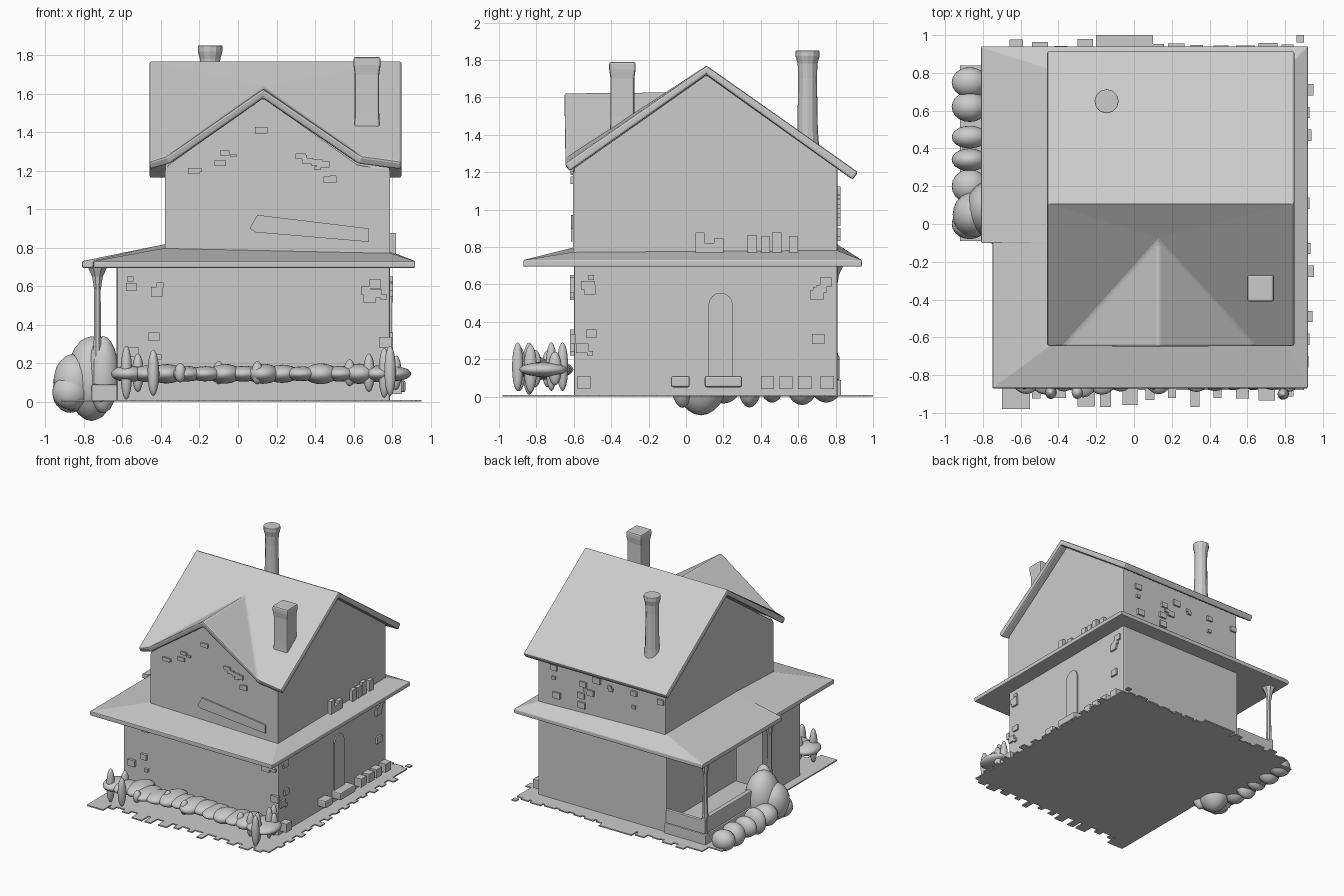
import bpy, bmesh, math, random
from mathutils import Matrix, Vector

if "Cube" in bpy.data.objects:
    bpy.data.objects.remove(bpy.data.objects["Cube"])
random.seed(4)


def finish(name, bm, smooth=False, bevel=0.0, fix=True):
    if fix:
        bmesh.ops.recalc_face_normals(bm, faces=bm.faces[:])
    me = bpy.data.meshes.new(name)
    bm.to_mesh(me)
    bm.free()
    ob = bpy.data.objects.new(name, me)
    bpy.context.collection.objects.link(ob)
    if smooth:
        for p in me.polygons:
            p.use_smooth = True
    if bevel:
        m = ob.modifiers.new("soft_edges", 'BEVEL')
        m.width = bevel
        m.segments = 2
    return ob


def add_box(bm, x0, x1, y0, y1, z0, z1):
    mat = Matrix.Translation(((x0 + x1) / 2, (y0 + y1) / 2, (z0 + z1) / 2)) \
        @ Matrix.Diagonal((x1 - x0, y1 - y0, z1 - z0, 1))
    bmesh.ops.create_cube(bm, size=1, matrix=mat)


def boxes(name, items, bevel=0.0):
    bm = bmesh.new()
    for b in items:
        add_box(bm, *b)
    return finish(name, bm, bevel=bevel)


def prism(name, pts, axis, a, b, bevel=0.0):
    """Extrude a 2D profile along axis from a to b."""
    place = {'x': lambda p, t: (t, p[0], p[1]),
             'y': lambda p, t: (p[0], t, p[1]),
             'z': lambda p, t: (p[0], p[1], t)}[axis]
    bm = bmesh.new()
    lo = [bm.verts.new(place(p, a)) for p in pts]
    hi = [bm.verts.new(place(p, b)) for p in pts]
    bm.faces.new(lo)
    bm.faces.new(hi)
    n = len(pts)
    for i in range(n):
        bm.faces.new((lo[i], lo[(i + 1) % n], hi[(i + 1) % n], hi[i]))
    return finish(name, bm, bevel=bevel)


def stack(name, cx, cy, rings, sides, turn=0.0, smooth=False, bevel=0.0):
    """Lofted column from (radius, height) rings."""
    bm = bmesh.new()
    loops = []
    for r, z in rings:
        loops.append([bm.verts.new((cx + r * math.cos(turn + 2 * math.pi * i / sides),
                                    cy + r * math.sin(turn + 2 * math.pi * i / sides), z))
                      for i in range(sides)])
    for a, b in zip(loops, loops[1:]):
        for i in range(sides):
            j = (i + 1) % sides
            bm.faces.new((a[i], a[j], b[j], b[i]))
    bm.faces.new(loops[0])
    bm.faces.new(loops[-1])
    return finish(name, bm, smooth, bevel)


def blobs(name, items):
    """Soft shrub lumps: (x, y, z, rx, ry, rz)."""
    bm = bmesh.new()
    for x, y, z, rx, ry, rz in items:
        mat = Matrix.Translation((x, y, z)) @ Matrix.Diagonal((rx, ry, rz, 1))
        bmesh.ops.create_icosphere(bm, subdivisions=3, radius=1, matrix=mat)
    return finish(name, bm, smooth=True)


# Walls of both storeys
prism("lower_walls", [(-.63, -.6), (.79, -.6), (.79, .81), (-.39, .81), (-.39, -.1), (-.63, -.1)],
      'z', 0, .72, .01)
prism("upper_walls", [(-.6, .72), (.81, .72), (.81, 1.22), (.11, 1.72), (-.6, 1.22)],
      'x', -.38, .79, .008)
prism("front_gable_wall", [(-.38, .74), (.79, .74), (.79, 1.2), (.62, 1.23), (.13, 1.58),
                           (-.36, 1.23), (-.38, 1.2)], 'y', -.605, -.16)

# Main roof with the front cross gable, one thickened sheet
bm = bmesh.new()
P = {k: bm.verts.new(c) for k, c in {
    'R0': (-.46, .11, 1.77), 'R1': (.85, .11, 1.77), 'B0': (-.46, .92, 1.2), 'B1': (.85, .92, 1.2),
    'E0': (-.46, -.65, 1.245), 'E1': (.85, -.65, 1.245), 'V0': (-.37, -.65, 1.275),
    'V1': (.64, -.65, 1.275), 'G': (.13, -.65, 1.625), 'P': (.13, -.09, 1.63)}.items()}
for f in ("R0 R1 B1 B0", "R0 E0 V0 P", "R0 P R1", "R1 P V1 E1", "V0 G P", "G V1 P"):
    bm.faces.new([P[k] for k in f.split()])
for f in bm.faces:
    f.normal_update()
    if f.normal.z < 0:
        f.normal_flip()
roof = finish("main_roof", bm, fix=False)
m = roof.modifiers.new("thickness", 'SOLIDIFY')
m.thickness = .05
m.offset = -1
m = roof.modifiers.new("soft_edges", 'BEVEL')
m.width = .012
m.segments = 2

# Skirt roof between the storeys
outer = [(.92, -.87), (.92, .94), (-.81, .94), (-.81, -.1), (-.75, -.1), (-.75, -.87)]
inner = [(.78, -.59, .775), (.78, .8, .785), (-.37, .8, .82), (-.37, -.1, .82),
         (-.37, -.1, .82), (-.37, -.59, .8)]
bm = bmesh.new()
low = [bm.verts.new((x, y, .695)) for x, y in outer]
rim = [bm.verts.new((x, y, .73)) for x, y in outer]
top = [bm.verts.new(c) for c in inner]
for i in range(6):
    j = (i + 1) % 6
    bm.faces.new((low[i], low[j], rim[j], rim[i]))
    bm.faces.new((rim[i], rim[j], top[j], top[i]))
bm.faces.new(low)
bmesh.ops.remove_doubles(bm, verts=bm.verts[:], dist=.0001)
finish("skirt_roof", bm, bevel=.008)

# Chimneys
stack("square_chimney", .67, -.34, [(.098, 1.3), (.09, 1.5), (.09, 1.7), (.1, 1.75), (.1, 1.79)],
      4, math.pi / 4, bevel=.012)
chimney = stack("round_chimney", -.145, .65, [(.065, 1.3), (.055, 1.42), (.05, 1.7), (.053, 1.78),
                                              (.064, 1.82), (.064, 1.85)], 12, bevel=.004)

# Side porch: floor, low rail and posts with flared heads
boxes("porch_floor", [(-.76, -.38, -.1, .83, 0, .09)], .008)
boxes("porch_rail", [(-.75, -.71, -.08, .82, .09, .22), (-.73, -.39, .79, .82, .09, .2)], .006)
for i, y in enumerate((.79, -.05)):
    stack("porch_post_%d" % i, -.73, y, [(.03, .05), (.024, .2), (.02, .35), (.018, .58), (.03, .65),
                                        (.06, .71)], 8, math.pi / 8)

# Door on the right side, with an arched head and step
arch = [(.185 + .065 * math.cos(math.pi * i / 8), .49 + .065 * math.sin(math.pi * i / 8))
        for i in range(9)]
prism("side_door", arch + [(.12, .1), (.25, .1)], 'x', .77, .8)
boxes("door_step", [(.78, .87, .1, .3, .05, .11), (.78, .86, -.08, .02, .05, .11)], .01)

# Slanted trim panel on the upper front wall
prism("front_panel", [(.06, .9), (.1, .97), (.68, .9), (.68, .83), (.09, .88)], 'y', -.615, -.59)

# Front hedge: a lumpy bed with pointed tufts
items = []
for i in range(15):
    x = -.57 + i * .1
    items.append((min(x, .81), -.77 + random.uniform(-.03, .03), .145, .09,
                  random.uniform(.11, .15), random.uniform(.035, .055)))
for x, h in ((-.58, .29), (-.52, .25), (-.44, .27), (-.3, .2), (-.1, .21), (.1, .21),
             (.58, .22), (.68, .25), (.76, .28), (.82, .24)):
    items.append((x, -.8 + random.uniform(-.1, .1), .15, .03, .035, h - .15))
for y in (-.9, -.72, -.66):
    items.append((.79, y, .16, .03, .03, .13))
blobs("front_hedge", items)

# Shrubs along the porch side
items = [(-.76, .08, .12, .13, .15, .22), (-.85, .05, .1, .11, .12, .15), (-.7, -.02, .14, .08, .07, .2)]
for y, r in ((.75, .08), (.62, .08), (.46, .06), (.34, .06), (.2, .09), (.0, .08)):
    items.append((-.87, y, .05, .095, r, random.uniform(.07, .13)))
blobs("porch_shrubs", items)

# Ground pad with ragged tiles along its edges
prism("ground_pad", [(-.7, -.88), (.9, -.88), (.9, .93), (-.8, .93), (-.8, .84), (-.92, .84),
                     (-.92, -.09), (-.7, -.09)], 'z', 0, .01)
tiles = [(-.2, .1, .9, 1.0, 0, .01), (-.7, -.55, -.98, -.87, 0, .01), (.86, .9, .96, 1.0, 0, .01)]
for i in range(13):
    x = -.66 + i * .12
    tiles.append((x, x + random.uniform(.04, .1), -.88 - random.uniform(.03, .09), -.87, 0, .01))
    tiles.append((x, x + random.uniform(.04, .1), .92, .94 + random.uniform(.0, .04), 0, .01))
    tiles.append((.89, .9 + random.uniform(.02, .055), x - .1, x - .04, 0, .01))
boxes("ground_tiles", tiles)

# Ragged chips: worn trim near the corners and under the gable
chips = []
R = random.uniform
for i in range(14):
    z, s = R(.15, .64), R(.015, .035)
    x = R(-.58, -.4) if i % 2 else R(.66, .77)
    chips.append((x - s, x + s, -.62, -.59, z, z + 1.6 * s))
    y = R(-.57, -.47) if i % 2 else R(.7, .79)
    chips.append((.78, .805, y - s, y + s, z, z + 1.6 * s))
    x = R(-.25, .5)
    z = 1.5 - abs(x - .13) * .65 - R(.08, .14)
    chips.append((x - s, x + s, -.618, -.59, z, z + s))
    x, z = R(-.35, .75), R(.82, 1.1)
    chips.append((x - s, x + s, .8, .825, z, z + 1.5 * s))
for y in (.05, .1, .15, .33, .4, .46, .55):
    chips.append((.77, .82, y, y + .05, .77, R(.82, .9)))
for y in (-.58, .4, .5, .6, .72):
    chips.append((.78, .85, y, y + .07, .04, .11))
boxes("worn_trim", chips)
